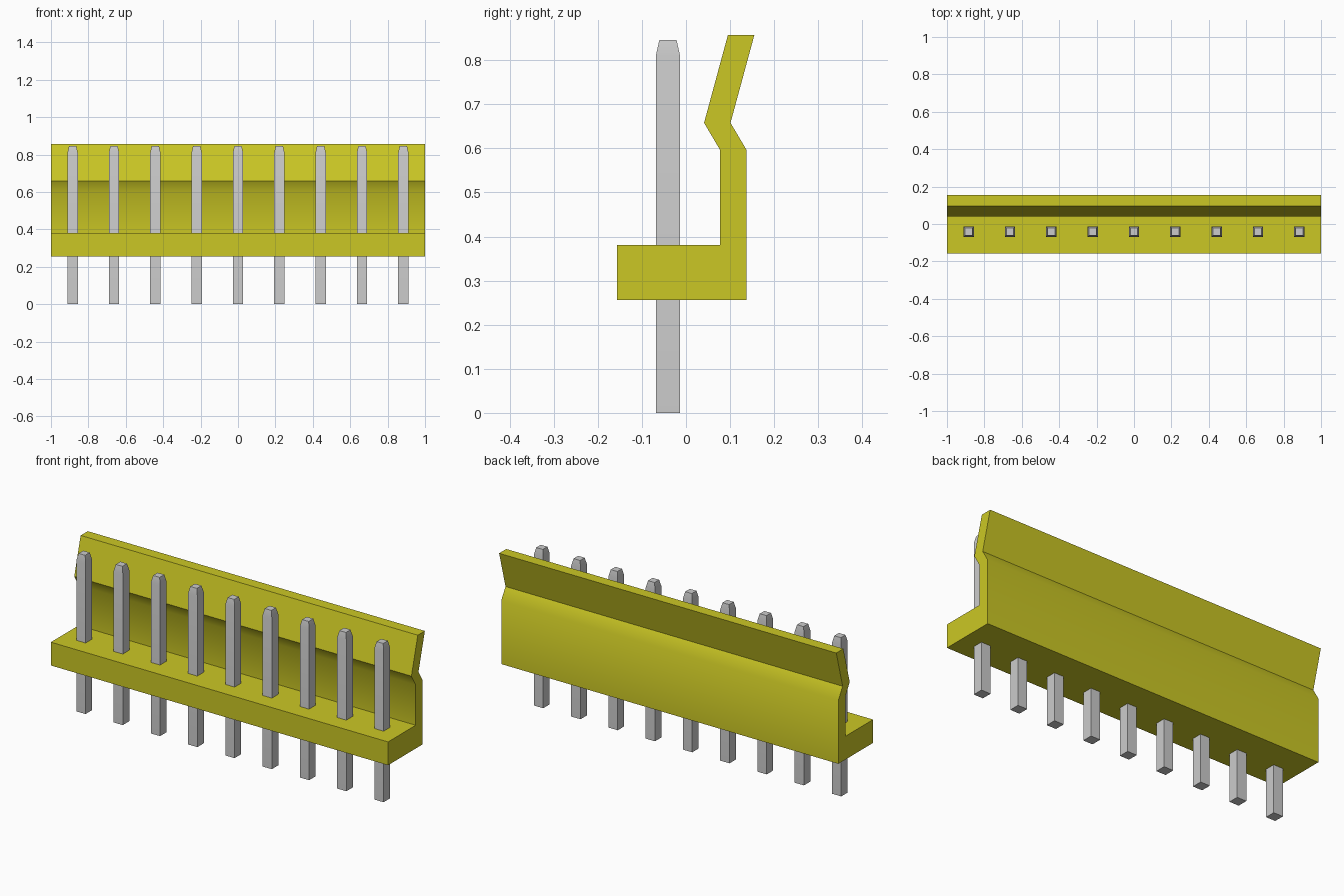
import bpy
import bmesh
import math

cube = bpy.data.objects.get("Cube")
if cube:
    bpy.data.objects.remove(cube, do_unlink=True)


def make_material(name, rgb, roughness):
    mat = bpy.data.materials.new(name)
    mat.use_nodes = True
    mat.diffuse_color = (*rgb, 1)
    bsdf = mat.node_tree.nodes["Principled BSDF"]
    bsdf.inputs["Base Color"].default_value = (*rgb, 1)
    bsdf.inputs["Roughness"].default_value = roughness
    return mat


yellow = make_material("yellow plastic", (0.60, 0.575, 0.018), 0.5)
grey = make_material("grey metal", (0.60, 0.60, 0.60), 0.4)


def loft(name, rings, mat):
    """Join equal rings of points with side faces and cap both ends."""
    bm = bmesh.new()
    loops = [[bm.verts.new(p) for p in ring] for ring in rings]
    for a, b in zip(loops, loops[1:]):
        for i in range(len(a)):
            j = (i + 1) % len(a)
            bm.faces.new((a[i], a[j], b[j], b[i]))
    bm.faces.new(loops[0])
    bm.faces.new(loops[-1])
    bmesh.ops.recalc_face_normals(bm, faces=bm.faces)
    mesh = bpy.data.meshes.new(name)
    bm.to_mesh(mesh)
    bm.free()
    mesh.materials.append(mat)
    obj = bpy.data.objects.new(name, mesh)
    bpy.context.collection.objects.link(obj)
    bpy.ops.object.select_all(action="DESELECT")
    obj.select_set(True)
    bpy.context.view_layer.objects.active = obj
    bpy.ops.object.shade_smooth_by_angle(angle=math.radians(40))
    return obj


# Housing: base and bent locking wall in one (y, z) profile, extruded along x
profile = [(-0.157, 0.256), (0.137, 0.256), (0.137, 0.597), (0.101, 0.658),
           (0.155, 0.857), (0.095, 0.857), (0.041, 0.658), (0.077, 0.597),
           (0.077, 0.381), (-0.157, 0.381)]
loft("housing", [[(x, y, z) for y, z in profile] for x in (-1, 1)], yellow)

# Pins: square posts with tapered tips, passing through the base
PIN_COUNT, PITCH, PIN_Y = 9, 0.221, -0.041


def square(half, z):
    return [(sx * half, sy * half, z)
            for sx, sy in ((-1, -1), (1, -1), (1, 1), (-1, 1))]


first = loft("pin_1", [square(0.0275, 0), square(0.0275, 0.81),
                       square(0.0195, 0.846)], grey)
for i in range(PIN_COUNT):
    pin = first
    if i:
        pin = bpy.data.objects.new(f"pin_{i + 1}", first.data)
        bpy.context.collection.objects.link(pin)
    pin.location = ((i - (PIN_COUNT - 1) / 2) * PITCH, PIN_Y, 0)
